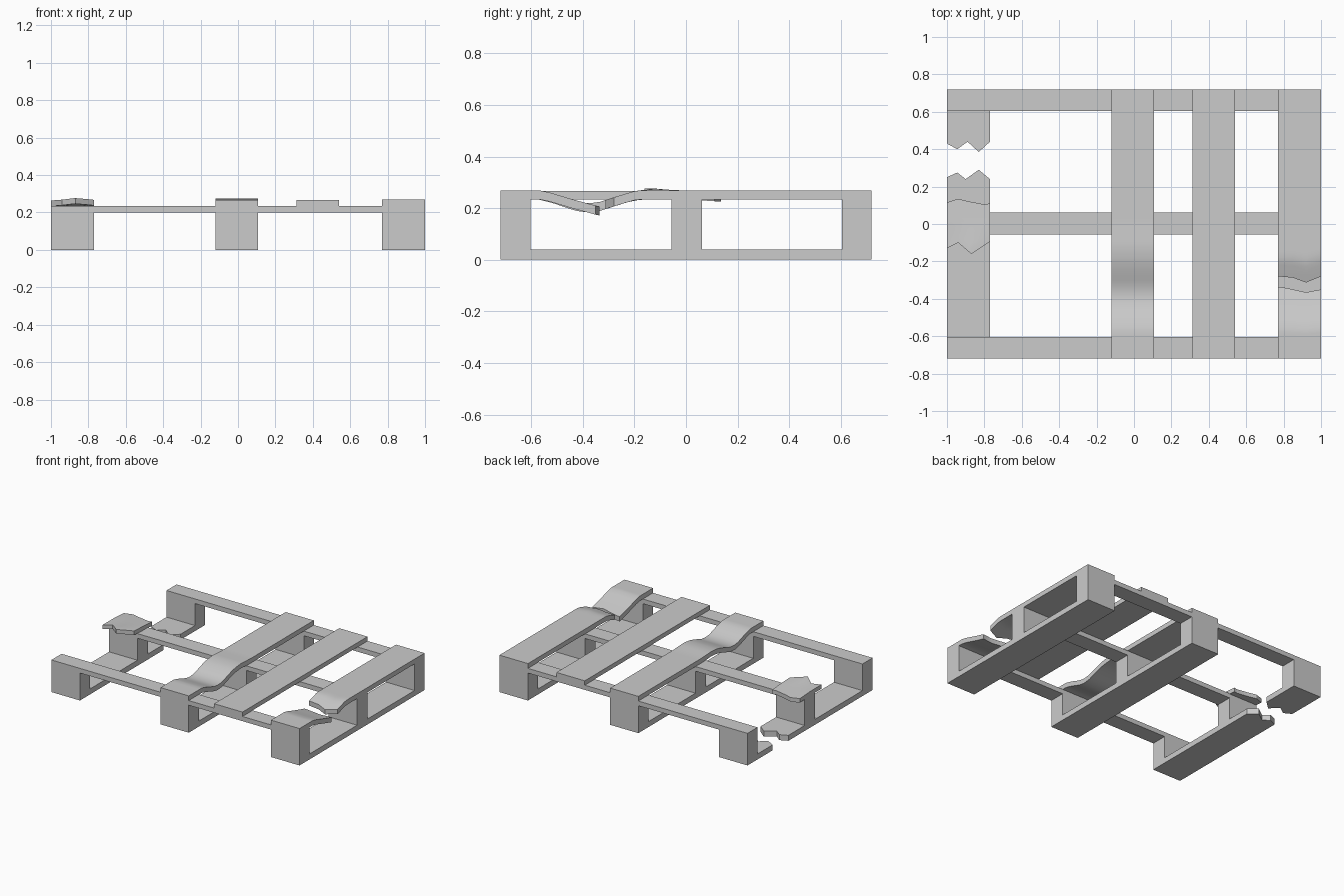
import bpy, bmesh

if "Cube" in bpy.data.objects:
    bpy.data.objects.remove(bpy.data.objects["Cube"])

W = 0.23
LEFT, MID, RIGHT = (-1.0, -0.77), (-0.12, 0.107), (0.77, 1.0)
CROSS_Y = [(-0.72, -0.603), (-0.057, 0.062), (0.605, 0.72)]


def interp(points, v):
    if v <= points[0][0]:
        return points[0][1]
    for (a, fa), (b, fb) in zip(points, points[1:]):
        if v <= b:
            return fa + (fb - fa) * (v - a) / (b - a)
    return points[-1][1]


def finish(bm, name, smooth=False):
    bmesh.ops.recalc_face_normals(bm, faces=bm.faces)
    me = bpy.data.meshes.new(name)
    bm.to_mesh(me)
    bm.free()
    ob = bpy.data.objects.new(name, me)
    bpy.context.collection.objects.link(ob)
    if smooth:
        bpy.ops.object.select_all(action='DESELECT')
        bpy.context.view_layer.objects.active = ob
        ob.select_set(True)
        bpy.ops.object.shade_smooth_by_angle(angle=0.5)
    return ob


def box(name, xs, ys, zs):
    bm = bmesh.new()
    bmesh.ops.create_cube(bm, size=1)
    for v in bm.verts:
        v.co = [r[0] + (r[1] - r[0]) * (c + 0.5) for r, c in zip((xs, ys, zs), v.co)]
    return finish(bm, name)


def plank(name, xs, front, back, z, lift, thick=0.035, rows=24):
    """Bent plank; front/back are (x, y) edge outlines, lift is (y, dz) or a function."""
    cols = sorted({x for x, _ in front} | {x for x, _ in back})
    rise = lift if callable(lift) else (lambda x, y: interp(lift, y))
    bm = bmesh.new()
    grid = []
    for x in cols:
        a, b = interp(front, x), interp(back, x)
        line = []
        for j in range(rows + 1):
            y = a + (b - a) * j / rows
            line.append(bm.verts.new((x, y, z + rise(x, y))))
        grid.append(line)
    faces = [bm.faces.new((p[j], q[j], q[j + 1], p[j + 1]))
             for p, q in zip(grid, grid[1:]) for j in range(rows)]
    ext = bmesh.ops.extrude_face_region(bm, geom=faces, use_keep_orig=True)
    for v in ext["geom"]:
        if isinstance(v, bmesh.types.BMVert):
            v.co.z += thick
    return finish(bm, name, True)


def edge(xs, y):
    return [(xs[0], y), (xs[1], y)]


# spacer blocks under the cross boards
for side, xs in (("left", LEFT), ("middle", MID), ("right", RIGHT)):
    for pos, ys in zip(("front", "centre", "back"), CROSS_Y):
        box(f"{side}_{pos}_block", xs, ys, (0.04, 0.2))

# cross boards running the full width
for pos, ys in zip(("front", "centre", "back"), CROSS_Y):
    box(f"{pos}_cross_board", (-1, 1), ys, (0.2, 0.234))

# intact runners and deck board
box("middle_runner", MID, (-0.72, 0.72), (0, 0.04))
box("right_runner", RIGHT, (-0.72, 0.72), (0, 0.04))
box("straight_deck_board", (0.312, 0.54), (-0.72, 0.72), (0.234, 0.266))

# left runner, snapped in two
plank("left_runner_front", LEFT, edge(LEFT, -0.72),
      [(-1, 0.25), (-0.945, 0.275), (-0.9, 0.24), (-0.83, 0.29), (-0.77, 0.24)],
      0, [(0, 0)], 0.04, 4)
plank("left_runner_back", LEFT,
      [(-1, 0.43), (-0.945, 0.4), (-0.89, 0.44), (-0.83, 0.385), (-0.77, 0.44)],
      edge(LEFT, 0.72), 0, [(0, 0)], 0.04, 4)

# sagging middle deck board
plank("sagging_deck_board", MID, edge(MID, -0.72), edge(MID, 0.72), 0.233,
      [(-0.57, 0), (-0.52, -0.012), (-0.43, -0.043), (-0.38, -0.05), (-0.33, -0.043),
       (-0.25, -0.016), (-0.19, 0.0), (-0.12, 0.006), (0, 0)], rows=48)

# right deck board, snapped and sunk at the break
plank("broken_deck_front", RIGHT, edge(RIGHT, -0.72),
      [(0.77, -0.335), (0.82, -0.343), (0.92, -0.365), (1, -0.35)], 0.234,
      [(-0.57, 0), (-0.53, -0.008), (-0.44, -0.035), (-0.34, -0.062)])
plank("broken_deck_back", RIGHT,
      [(0.77, -0.28), (0.85, -0.287), (0.92, -0.313), (1, -0.28)],
      edge(RIGHT, 0.72), 0.234,
      [(-0.31, -0.038), (-0.27, -0.024), (-0.2, -0.003), (-0.17, 0)], rows=48)


# splintered scrap of the left deck board
def curl(x, y):
    dome = max(0, 1 - abs(x + 0.86) / 0.14)
    return 0.014 * dome * min(1, abs(y) / 0.13) if y < 0 else -0.008 * y / 0.12


plank("deck_scrap", LEFT,
      [(-1, -0.13), (-0.94, -0.1), (-0.87, -0.16), (-0.77, -0.095)],
      [(-1, 0.115), (-0.94, 0.135), (-0.88, 0.12), (-0.8, 0.105), (-0.77, 0.11)],
      0.234, curl, 0.03, 10)
